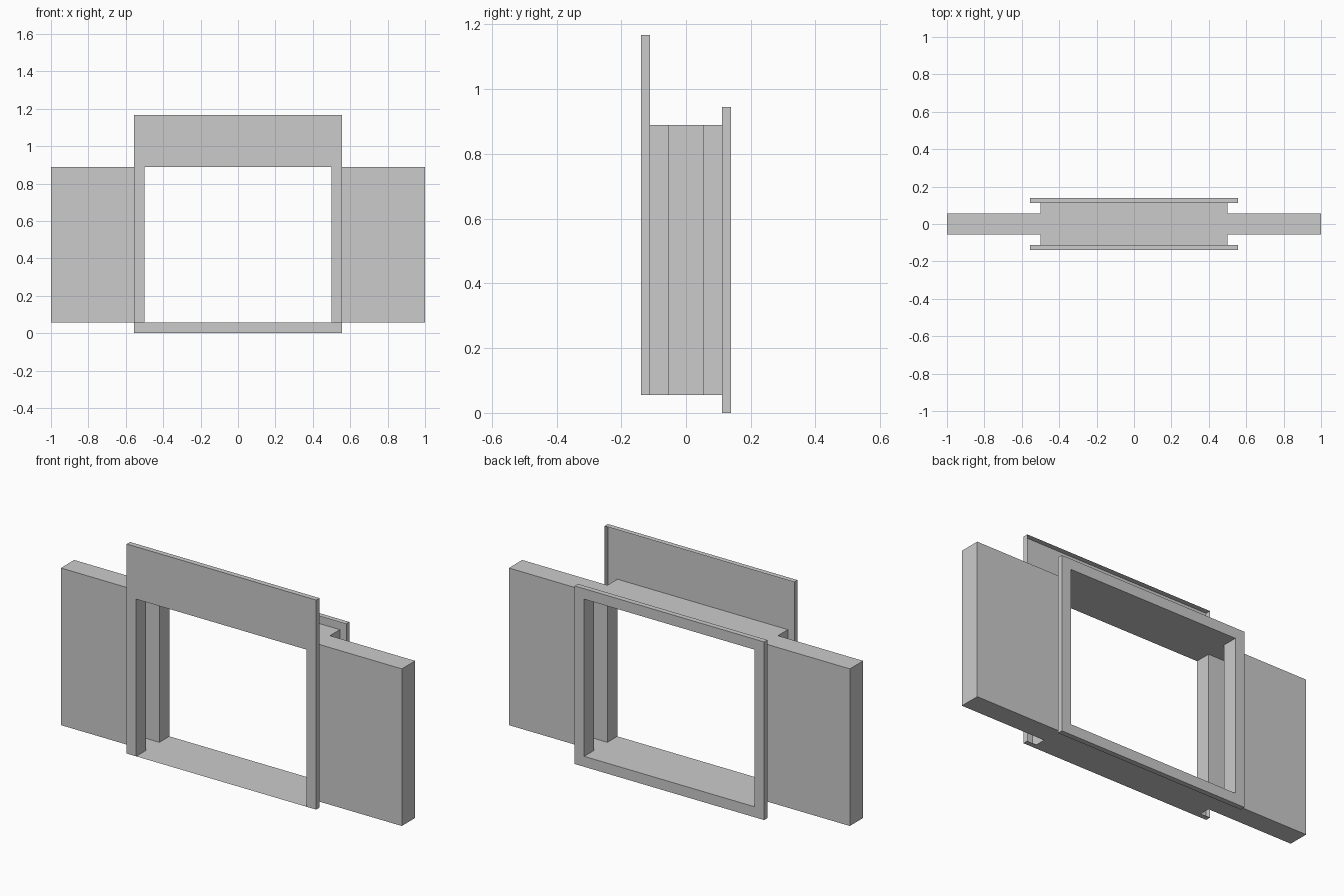
import bpy

if "Cube" in bpy.data.objects:
    bpy.data.objects.remove(bpy.data.objects["Cube"])

U = 1 / 18                      # base module
Z0, Z1 = U, 16 * U              # sill and head heights
W, WT = 0.5, 10 * U             # half opening, half trim width
YW, YB, YF = U, 2 * U, 2.5 * U  # wall face, trim back, trim face


def make(name, faces):
    """Object from polygons, sharing coincident corners."""
    verts, index, polys = [], {}, []
    for f in faces:
        poly = []
        for p in f:
            key = tuple(round(c, 5) for c in p)
            if key not in index:
                index[key] = len(verts)
                verts.append(p)
            poly.append(index[key])
        polys.append(poly)
    mesh = bpy.data.meshes.new(name)
    mesh.from_pydata(verts, [], polys)
    mesh.update()
    obj = bpy.data.objects.new(name, mesh)
    bpy.context.collection.objects.link(obj)
    return obj


def rim(points, y_face, y_back, closed=True):
    """Thin edge strip following an x-z outline."""
    n = len(points)
    return [[(a[0], y_back, a[1]), (b[0], y_back, b[1]),
             (b[0], y_face, b[1]), (a[0], y_face, a[1])]
            for a, b in ((points[i], points[(i + 1) % n])
                         for i in range(n if closed else n - 1))]


# Hollow side walls with jambs, open toward the opening
for side, label in ((-1, "left"), (1, "right")):
    plan = [(W, -YF), (W, -YB), (W, -YW), (1, -YW),
            (1, YW), (W, YW), (W, YB), (W, YF)]
    plan = [(side * x, y) for x, y in plan]
    if side < 0:
        plan.reverse()
    make(label + "_wall_pocket",
         [[(*a, Z0), (*b, Z0), (*b, Z1), (*a, Z1)]
          for a, b in zip(plan, plan[1:])])


# Head and sill sheets, running over the opening and both walls
def sheet(z, flip):
    faces = []
    for x0, x1, ys in ((-1, -W, (-YW, YW)), (W, 1, (-YW, YW)),
                       (-W, W, (-YF, -YB)), (-W, W, (-YB, YB)),
                       (-W, W, (YB, YF))):
        f = [(x0, ys[0], z), (x1, ys[0], z), (x1, ys[1], z), (x0, ys[1], z)]
        faces.append(f[::-1] if flip else f)
    return faces


make("head", sheet(Z1, False))
make("sill", sheet(Z0, True))

# Front trim: tall header board and two legs, open at the back
top = 21 * U
legs = [(-W, Z0), (-WT, Z0), (-WT, top), (WT, top), (WT, Z0), (W, Z0)]
front = [[(s * W, -YF, Z0), (s * WT, -YF, Z0), (s * WT, -YF, Z1),
          (s * W, -YF, Z1)][::s] for s in (-1, 1)]
front.append([(-WT, -YF, Z1), (-W, -YF, Z1), (W, -YF, Z1), (WT, -YF, Z1),
              (WT, -YF, top), (-WT, -YF, top)])
make("front_trim", front + rim(legs, -YF, -YB, closed=False))

# Back trim: even picture frame, open at the back
outer = [(-WT, 0), (-WT, 17 * U), (WT, 17 * U), (WT, 0)]
inner = [(-W, Z0), (-W, Z1), (W, Z1), (W, Z0)]
back = []
for i in range(4):
    j = (i + 1) % 4
    back.append([(p[0], YF, p[1])
                 for p in (outer[i], outer[j], inner[j], inner[i])])
make("back_trim", back + [f[::-1] for f in rim(outer, YF, YB)])
